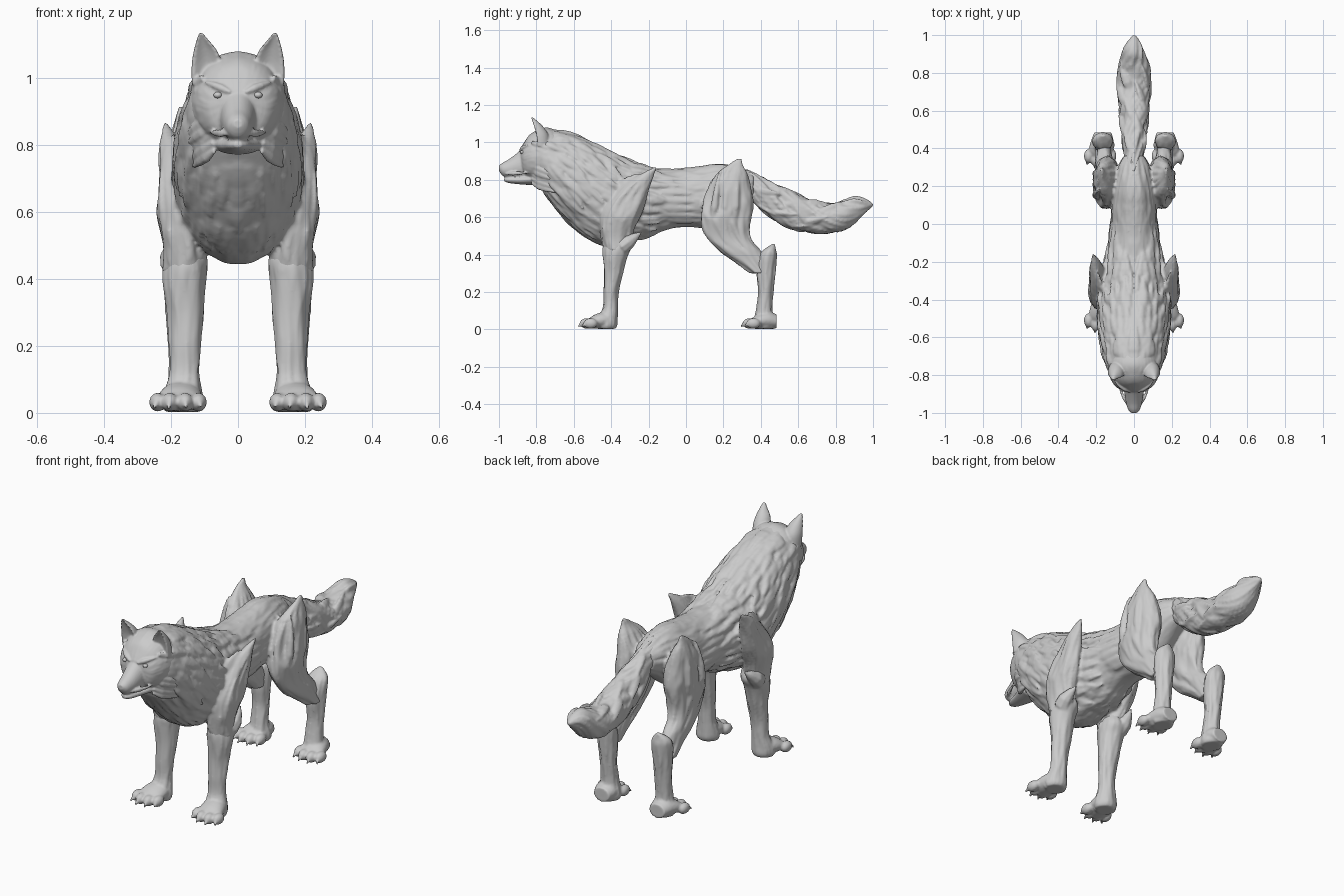
import bpy, bmesh, math, random
from mathutils import Vector, noise

random.seed(4)


def sample(rows, s):
    """Smooth interpolation of section rows; the first column is the position."""
    n = len(rows)
    up = rows[-1][0] > rows[0][0]
    i = 0
    while i < n - 2 and ((s > rows[i + 1][0]) if up else (s < rows[i + 1][0])):
        i += 1
    a, b = rows[i], rows[i + 1]
    p, q = rows[max(i - 1, 0)], rows[min(i + 2, n - 1)]
    h = b[0] - a[0]
    t = (s - a[0]) / h
    out = []
    for k in range(1, len(a)):
        ma = (b[k] - p[k]) / (b[0] - p[0]) * h
        mb = (q[k] - a[k]) / (q[0] - a[0]) * h
        out.append((2*t**3 - 3*t*t + 1) * a[k] + (t**3 - 2*t*t + t) * ma
                   + (3*t*t - 2*t**3) * b[k] + (t**3 - t*t) * mb)
    return out


def point(axis, rows, s, t, grow=0.0):
    """Point on a lofted skin at station s and angle t."""
    x0, x1, v0, v1 = sample(rows, s)
    x = (x0 + x1) / 2 + math.cos(t) * ((x1 - x0) / 2 + grow)
    v = (v0 + v1) / 2 + math.sin(t) * ((v1 - v0) / 2 + grow)
    return Vector((x, s, v)) if axis == 'y' else Vector((x, v, s))


def skin(bm, rings):
    vs = [[bm.verts.new(p) for p in r] for r in rings]
    n = len(vs[0])
    for a, b in zip(vs, vs[1:]):
        for j in range(n):
            bm.faces.new((a[j], a[(j + 1) % n], b[(j + 1) % n], b[j]))
    bm.faces.new(vs[0])
    bm.faces.new(vs[-1])


def loft(bm, axis, rows, steps=40, sides=40, fur=0.0, freq=4, swirl=0.0, scoop=0.0):
    """Skin through section rows, with ridged fur strands along its length."""
    s0, s1 = rows[0][0], rows[-1][0]
    rings = []
    for i in range(steps + 1):
        s = s0 + (s1 - s0) * i / steps
        x0, x1, v0, v1 = sample(rows, s)
        size = min(1, min(abs(x1 - x0), abs(v1 - v0)) / 0.08)
        ring = []
        for j in range(sides):
            t = 2 * math.pi * j / sides
            w = t + swirl * s
            k = noise.noise(Vector((math.cos(w) * freq, math.sin(w) * freq, s * 5)))
            p = point(axis, rows, s, t, fur * size * (0.35 - 2.2 * abs(k)))
            if scoop:
                p.y += scoop * (v1 - v0) * max(0, -math.sin(t)) ** 2
            ring.append(p)
        rings.append(ring)
    skin(bm, rings)


def leaf(bm, base, tip, normal, width, thick):
    """Pointed fur clump lying along base-tip."""
    base, tip = Vector(base), Vector(tip)
    d = tip - base
    side = d.cross(Vector(normal)).normalized()
    up = side.cross(d).normalized()
    rings = []
    for f, w in ((0, .4), (.3, 1), (.55, .85), (.8, .45), (1, .03)):
        c = base + d * f + up * thick * 0.5 * math.sin(f * math.pi)
        rings.append([c + side * width * w * math.cos(a) + up * thick * w * math.sin(a)
                      for a in [k * math.pi / 4 for k in range(8)]])
    skin(bm, rings)


def ball(bm, centre, radii):
    vs = bmesh.ops.create_uvsphere(bm, u_segments=16, v_segments=10, radius=1)['verts']
    for v in vs:
        v.co = Vector(centre) + Vector(a * b for a, b in zip(v.co, radii))


def finish(bm, name, mirror=False, voxel=0):
    """Make the object; voxel fuses its overlapping pieces into one sculpted skin."""
    bmesh.ops.recalc_face_normals(bm, faces=bm.faces)
    me = bpy.data.meshes.new(name)
    bm.to_mesh(me)
    bm.free()
    me.shade_smooth()
    me.set_sharp_from_angle(angle=math.radians(45))
    ob = bpy.data.objects.new(name, me)
    bpy.context.collection.objects.link(ob)
    if mirror:
        m = ob.modifiers.new("mirror", 'MIRROR')
        m.use_mirror_merge = False
    if voxel:
        m = ob.modifiers.new("fuse", 'REMESH')
        m.mode, m.voxel_size, m.use_smooth_shade = 'VOXEL', voxel, True


def sym(rows):
    return [(y, -w, w, a, b) for y, w, a, b in rows]


# Body: torso and neck
torso = sym([(-.80, .12, .79, 1.055), (-.76, .145, .735, 1.072), (-.70, .155, .65, 1.067),
             (-.62, .170, .56, 1.048), (-.52, .186, .48, 1.01), (-.43, .19, .445, .96),
             (-.33, .175, .463, .905), (-.22, .145, .49, .868), (-.1, .13, .53, .857),
             (0, .12, .55, .862), (.1, .12, .545, .877), (.2, .11, .58, .885),
             (.3, .085, .66, .86), (.36, .055, .70, .83)])
bm = bmesh.new()
loft(bm, 'y', torso, 90, 72, fur=.010, freq=4)

# Body: ragged mane clumps swept back and down
for r in range(13):
    for k in range(12):
        t = -math.pi / 2 + math.pi * (k + .5 * (r % 2) + random.uniform(-.4, .4)) / 12
        y = -.765 + r * .042 + random.uniform(-.02, .02)
        chest = t < -.7
        long = random.uniform(.08, .11) if chest else random.uniform(.10, .19)
        droop = random.uniform(.05, .35) * max(0, math.cos(t))
        leaf(bm, point('y', torso, y, t, -.012),
             point('y', torso, y + long, t - droop, random.uniform(-.004, .013)),
             (math.cos(t), random.uniform(-.4, .2), math.sin(t) + random.uniform(-.4, .4)),
             random.uniform(.015, .028), .008 if chest else .014)

# Body: long flank strands
for k in range(7):
    t = .9 - k * .27
    leaf(bm, point('y', torso, -.24 + .02 * k, t, -.01), point('y', torso, .0 + .02 * k, t - .25, 0),
         (math.cos(t), 0, math.sin(t)), .022, .009)

# Body: shoulder fur blades
loft(bm, 'z', [(.865, .212, .222, -.175, -.155), (.82, .18, .23, -.26, -.175),
               (.74, .15, .24, -.36, -.20), (.64, .13, .243, -.44, -.23),
               (.55, .11, .236, -.46, -.27), (.48, .095, .225, -.455, -.29),
               (.42, .10, .222, -.44, -.31)], 40, 44, fur=.012, freq=3)
for k in range(4):
    leaf(bm, (.205, -.42 + .03 * k, .52), (.222, -.36 + .05 * k, .70 + .03 * k), (1, 0, 0), .024, .018)
leaf(bm, (.15, -.40, .70), (.19, -.25, .84), (1, -.3, .3), .04, .02)

# Body: thighs
loft(bm, 'z', [(.912, .163, .177, .272, .298), (.88, .15, .187, .225, .305),
               (.84, .12, .197, .17, .325), (.76, .08, .21, .115, .345),
               (.66, .07, .215, .085, .36), (.56, .08, .215, .08, .345),
               (.48, .10, .207, .115, .355), (.42, .11, .205, .175, .40),
               (.36, .113, .205, .26, .43), (.30, .12, .205, .34, .45)],
     48, 44, fur=.014, freq=3, swirl=1)
for k in range(3):
    leaf(bm, (.19, .14 + .06 * k, .56), (.185, .18 + .05 * k, .86 + .01 * k), (1, 0, 0), .022, .024)
finish(bm, "body", True, .008)


def paw(bm, dy):
    """Pad, four toes and claws."""
    loft(bm, 'y', [(dy - .05, .125, .225, .006, .05), (dy - .01, .112, .24, .004, .078),
                   (dy + .05, .108, .228, .004, .095), (dy + .095, .12, .21, .006, .08)], 12, 24)
    for x, back in ((.118, .02), (.158, 0), (.203, 0), (.24, .02)):
        y = dy - .05 + back
        ball(bm, (x, y, .032), (.025, .038, .028))
        leaf(bm, (x, y - .015, .036), (x + (x - .178) * .2, y - .052, .006), (0, -.5, 1), .009, .009)


# Front legs with elbow tufts
bm = bmesh.new()
loft(bm, 'z', [(.50, .10, .20, -.42, -.30), (.45, .09, .22, -.445, -.285),
               (.40, .095, .224, -.445, -.31), (.30, .10, .212, -.44, -.335),
               (.20, .11, .205, -.44, -.36), (.12, .113, .203, -.445, -.365),
               (.06, .105, .22, -.47, -.366), (.02, .105, .225, -.48, -.368),
               (.003, .115, .215, -.47, -.38)], 40, 32, fur=.006, freq=3)
leaf(bm, (.165, -.385, .41), (.18, -.235, .522), (1, 0, 0), .045, .045)
paw(bm, -.48)
finish(bm, "front_leg", True, .007)

# Hind lower legs with pointed hocks
bm = bmesh.new()
loft(bm, 'z', [(.458, .155, .175, .463, .475), (.43, .125, .21, .42, .48),
               (.40, .112, .22, .395, .485), (.30, .113, .215, .375, .48),
               (.20, .12, .207, .387, .467), (.10, .115, .207, .372, .46),
               (.05, .105, .22, .36, .478), (.02, .105, .22, .355, .482),
               (.003, .115, .21, .365, .468)], 40, 32, fur=.007, freq=3)
paw(bm, .39)
finish(bm, "hind_leg", True, .007)

# Head: skull, muzzle and nose
bm = bmesh.new()
loft(bm, 'y', sym([(-.888, .035, .89, .962), (-.87, .085, .83, .992), (-.84, .113, .80, 1.035),
                   (-.80, .13, .785, 1.062), (-.74, .142, .78, 1.078), (-.66, .12, .80, 1.05)]),
     36, 44, fur=.005)
loft(bm, 'y', sym([(-1.0, .014, .85, .875), (-.985, .030, .825, .888), (-.95, .041, .808, .908),
                   (-.90, .050, .80, .945), (-.86, .058, .79, .98), (-.80, .08, .785, 1.0)]), 24, 28)
ball(bm, (0, -.98, .868), (.025, .019, .018))
# Head: lower jaw, brows, eyelids and lips
loft(bm, 'y', sym([(-.972, .012, .792, .808), (-.95, .030, .783, .815), (-.88, .050, .775, .822),
                   (-.80, .08, .77, .84)]), 12, 20)
leaf(bm, (.022, -.89, .957), (.105, -.835, .99), (.2, -1, .4), .012, .010)
leaf(bm, (.035, -.885, .934), (.10, -.845, .946), (.3, -1, 0), .007, .006)
leaf(bm, (.032, -.965, .832), (.088, -.83, .838), (1, -.5, 0), .012, .008)
# Head: cheek ruff
for i in range(10):
    z = 1.0 - i * .024
    leaf(bm, (.105 - .004 * i, -.825, z), (.155 - .004 * abs(i - 5), -.70 + random.uniform(-.02, .03),
         z - .055), (1, -.5, 0), .022, .014)
# Head: ears hollowed at the front
loft(bm, 'z', [(.98, .06, .138, -.83, -.73), (1.04, .05, .138, -.84, -.735),
               (1.08, .062, .132, -.842, -.76), (1.11, .086, .124, -.84, -.79),
               (1.134, .106, .117, -.836, -.82)], 14, 28, scoop=.5)
finish(bm, "head", True, .005)

# Eyes
bm = bmesh.new()
ball(bm, (.06, -.874, .948), (.013, .013, .010))
finish(bm, "eye", True)

# Tail with twisting fur
tail = sym([(.28, .05, .75, .87), (.35, .05, .69, .845), (.42, .058, .62, .81),
            (.50, .07, .56, .77), (.60, .08, .523, .725), (.70, .088, .513, .68),
            (.78, .09, .515, .672), (.85, .083, .53, .695), (.90, .067, .565, .72),
            (.95, .045, .615, .708), (1.0, .008, .66, .672)])
bm = bmesh.new()
loft(bm, 'y', tail, 64, 44, fur=.014, freq=2.2, swirl=7)
for r in range(5):
    for k in range(4):
        t = 2 * math.pi * (k + .5 * (r % 2) + random.uniform(-.2, .2)) / 4
        y = .36 + r * .085
        leaf(bm, point('y', tail, y, t, -.012), point('y', tail, y + .15, t + .9, .002),
             (math.cos(t), 0, math.sin(t)), .026, .014)
finish(bm, "tail", voxel=.007)
